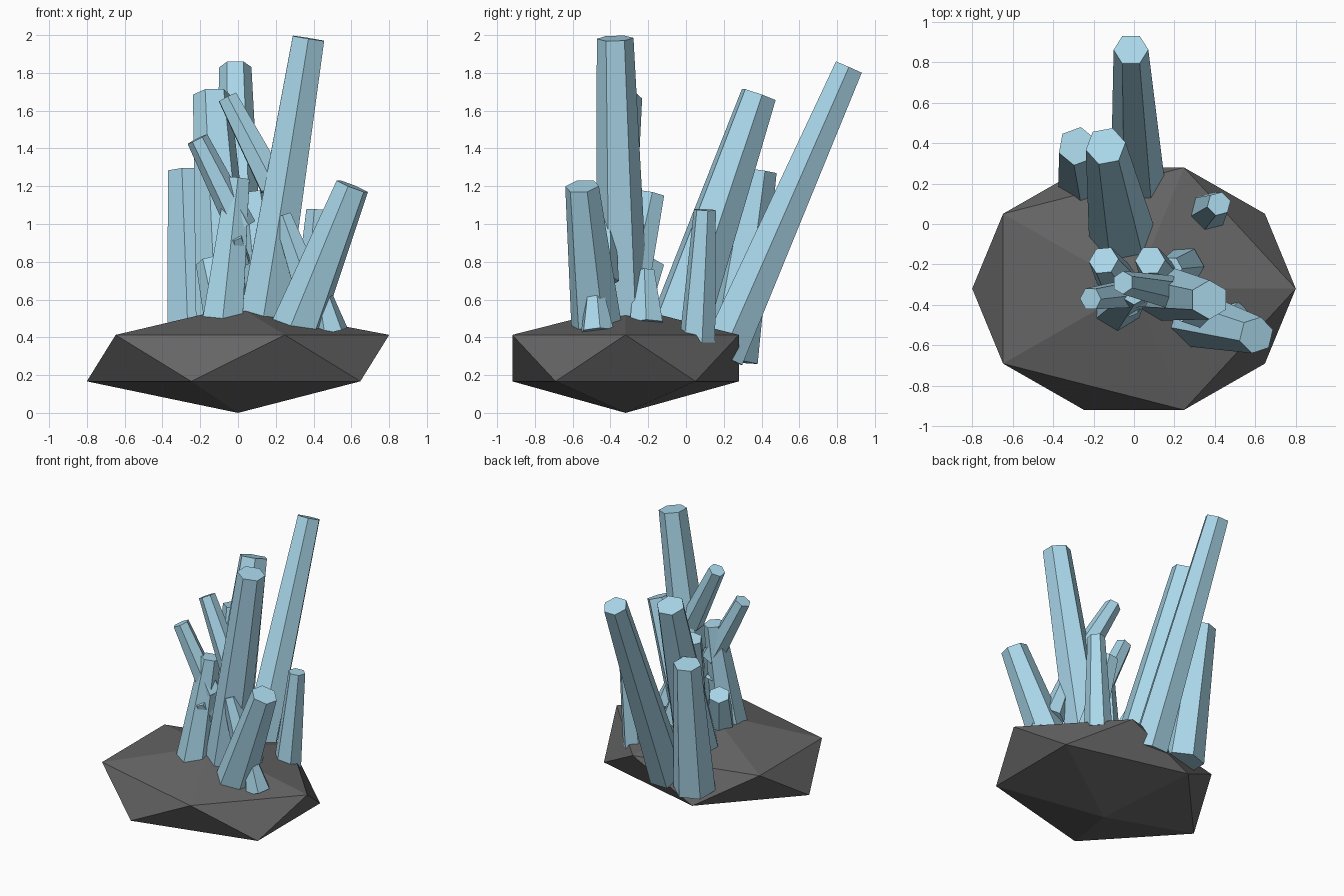
import bpy, bmesh, math
from mathutils import Vector

if "Cube" in bpy.data.objects:
    bpy.data.objects.remove(bpy.data.objects["Cube"])


def material(name, rgb):
    m = bpy.data.materials.new(name)
    m.diffuse_color = (*rgb, 1)
    m.use_nodes = True
    m.node_tree.nodes["Principled BSDF"].inputs["Base Color"].default_value = m.diffuse_color
    return m


def add_object(name, bm, mat):
    bmesh.ops.recalc_face_normals(bm, faces=bm.faces)
    me = bpy.data.meshes.new(name)
    bm.to_mesh(me)
    bm.free()
    me.materials.append(mat)
    ob = bpy.data.objects.new(name, me)
    bpy.context.collection.objects.link(ob)


ice = material("ice_blue", (0.40, 0.68, 0.82))
stone = material("dark_stone", (0.13, 0.13, 0.13))

# Rock base: squashed icosahedron, rings at z 0.18 and 0.41
bm = bmesh.new()
bmesh.ops.create_icosphere(bm, subdivisions=1, radius=1)
for v in bm.verts:
    x, y, z = v.co
    v.co = (x * 0.895, y * 0.705 - 0.32, 0.29 + z * 0.275 if z > -0.9 else 0)
add_object("rock_base", bm, stone)


def crystal(name, base, tip, r_base, r_tip, spin=0):
    """Tapered hexagonal prism with ends square to its axis."""
    base, tip = Vector(base), Vector(tip)
    axis = (tip - base).normalized()
    u = (Vector((1, 0, 0)) - axis * axis.x).normalized()
    w = axis.cross(u)
    bm = bmesh.new()
    rings = []
    for c, r in ((base, r_base), (tip, r_tip)):
        ring = []
        for i in range(6):
            a = math.radians(spin + 60 * i)
            ring.append(bm.verts.new(c + (u * math.cos(a) + w * math.sin(a)) * r))
        rings.append(ring)
        bm.faces.new(ring)
    lo, hi = rings
    for i in range(6):
        j = (i + 1) % 6
        bm.faces.new((lo[i], lo[j], hi[j], hi[i]))
    add_object(name, bm, ice)


# Large crystals growing from the rock
crystal("back_crystal", (0.02, 0.19, 0.30), (-0.015, 0.862, 1.83), 0.135, 0.086, 0)
crystal("middle_crystal", (-0.06, -0.05, 0.42), (-0.14, 0.385, 1.685), 0.165, 0.1, 10)
crystal("back_left_crystal", (-0.235, 0.235, 0.28), (-0.28, 0.385, 1.283), 0.148, 0.097, 20)
crystal("tallest_crystal", (0.12, -0.335, 0.42), (0.373, -0.375, 1.983), 0.143, 0.097, 30)
crystal("front_right_crystal", (0.30, -0.47, 0.43), (0.605, -0.55, 1.2), 0.14, 0.092, 15)
crystal("front_left_crystal", (-0.085, -0.41, 0.45), (0.0, -0.33, 1.24), 0.125, 0.07, 30)
crystal("right_crystal", (0.37, 0.06, 0.38), (0.42, 0.1, 1.075), 0.098, 0.06, 15)

# Side shoots and small crystals
crystal("tallest_left_shoot", (0.19, -0.34, 1.2), (-0.055, -0.29, 1.67), 0.085, 0.058, 30)
crystal("tallest_back_shoot", (0.15, -0.30, 0.62), (0.08, -0.18, 1.16), 0.11, 0.075, 0)
crystal("front_left_shoot", (0.02, -0.34, 0.98), (-0.215, -0.37, 1.45), 0.08, 0.058, 0)
crystal("front_shoot", (0.0, -0.34, 0.8), (-0.02, -0.42, 0.935), 0.07, 0.045, 30)
crystal("rear_left_shoot", (-0.07, -0.30, 0.5), (-0.15, -0.18, 0.8), 0.11, 0.075, 0)
crystal("front_right_shoot", (0.36, -0.44, 0.7), (0.235, -0.43, 1.045), 0.085, 0.053, 30)
crystal("rear_right_stub", (0.25, -0.21, 0.47), (0.18, -0.22, 0.75), 0.1, 0.06, 0)
crystal("corner_stub", (0.49, -0.47, 0.43), (0.45, -0.48, 0.61), 0.093, 0.055, 10)
